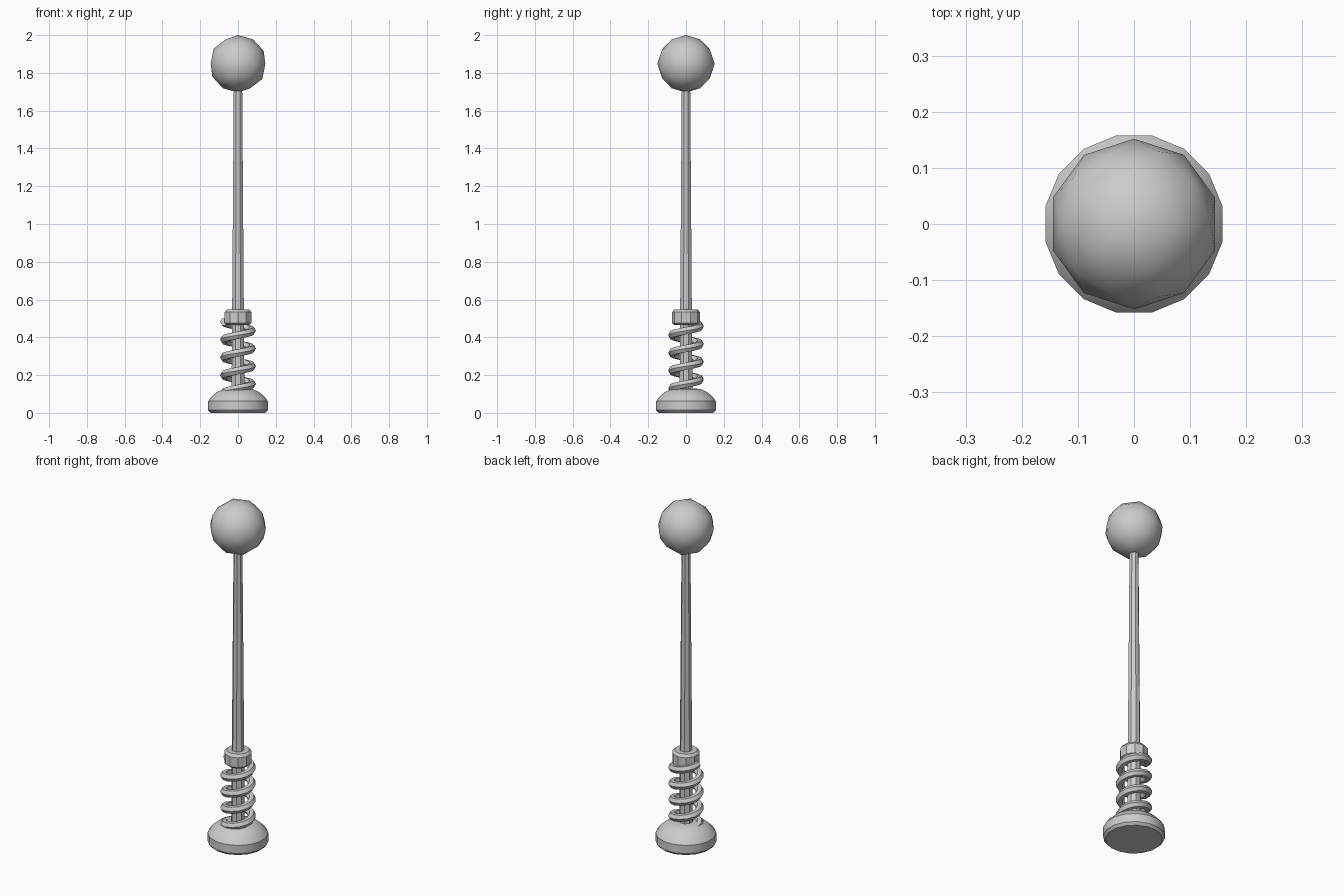
import bpy, bmesh, math
from mathutils import Vector

if "Cube" in bpy.data.objects:
    bpy.data.objects.remove(bpy.data.objects["Cube"])

grey = bpy.data.materials.new("plain grey")
grey.diffuse_color = (0.6, 0.6, 0.6, 1)
grey.use_nodes = True
grey.node_tree.nodes["Principled BSDF"].inputs["Base Color"].default_value = grey.diffuse_color


def finish(obj, angle=30):
    obj.data.materials.append(grey)
    bpy.ops.object.select_all(action='DESELECT')
    obj.select_set(True)
    bpy.context.view_layer.objects.active = obj
    bpy.ops.object.shade_smooth_by_angle(angle=math.radians(angle))
    return obj


def skin_rings(name, rings, angle=30):
    """Join rings of points into a closed tube with capped ends."""
    bm = bmesh.new()
    loops = [[bm.verts.new(p) for p in ring] for ring in rings]
    n = len(loops[0])
    for a, b in zip(loops, loops[1:]):
        for i in range(n):
            j = (i + 1) % n
            bm.faces.new((a[i], a[j], b[j], b[i]))
    bm.faces.new(loops[0][::-1])
    bm.faces.new(loops[-1])
    bmesh.ops.recalc_face_normals(bm, faces=bm.faces)
    mesh = bpy.data.meshes.new(name)
    bm.to_mesh(mesh)
    bm.free()
    obj = bpy.data.objects.new(name, mesh)
    bpy.context.collection.objects.link(obj)
    return finish(obj, angle)


def turned(name, profile, sides, angle=30):
    """Turn (radius, height) pairs about z, with flats facing the axes."""
    rings = [[(r * math.cos(math.tau * (i + 0.5) / sides),
               r * math.sin(math.tau * (i + 0.5) / sides), z)
              for i in range(sides)] for r, z in profile]
    return skin_rings(name, rings, angle)


# Domed foot
turned("base", [(0.148, 0), (0.161, 0.014), (0.161, 0.062), (0.146, 0.083),
                (0.118, 0.108), (0.08, 0.126), (0.04, 0.13)], 16)

# Tapered rod and the collar holding the spring
turned("rod", [(0.037, 0.1), (0.024, 1.74)], 8)
turned("collar", [(0.06, 0.464), (0.074, 0.476), (0.074, 0.533), (0.062, 0.548)], 10)

# Coil spring, four turns, six-sided wire
TURNS, STEPS, COIL, WIRE = 4, 14, 0.073, 0.022
Z0, Z1 = 0.106, 0.482
coil = []
for k in range(TURNS * STEPS + 1):
    a = math.pi + math.tau * k / STEPS
    out = Vector((math.cos(a), math.sin(a), 0))
    rise = (Z1 - Z0) / (TURNS * math.tau)
    tangent = Vector((-math.sin(a) * COIL, math.cos(a) * COIL, rise)).normalized()
    up = out.cross(tangent)
    centre = out * COIL + Vector((0, 0, Z0 + (Z1 - Z0) * k / (TURNS * STEPS)))
    coil.append([centre + WIRE * (out * math.cos(math.tau * i / 6) + up * math.sin(math.tau * i / 6))
                 for i in range(6)])
skin_rings("spring", coil, 40)

# Ball tip
bpy.ops.mesh.primitive_ico_sphere_add(subdivisions=2, radius=0.152, location=(0, 0, 1.848))
ball = bpy.context.object
ball.name = "ball"
finish(ball, 60)
